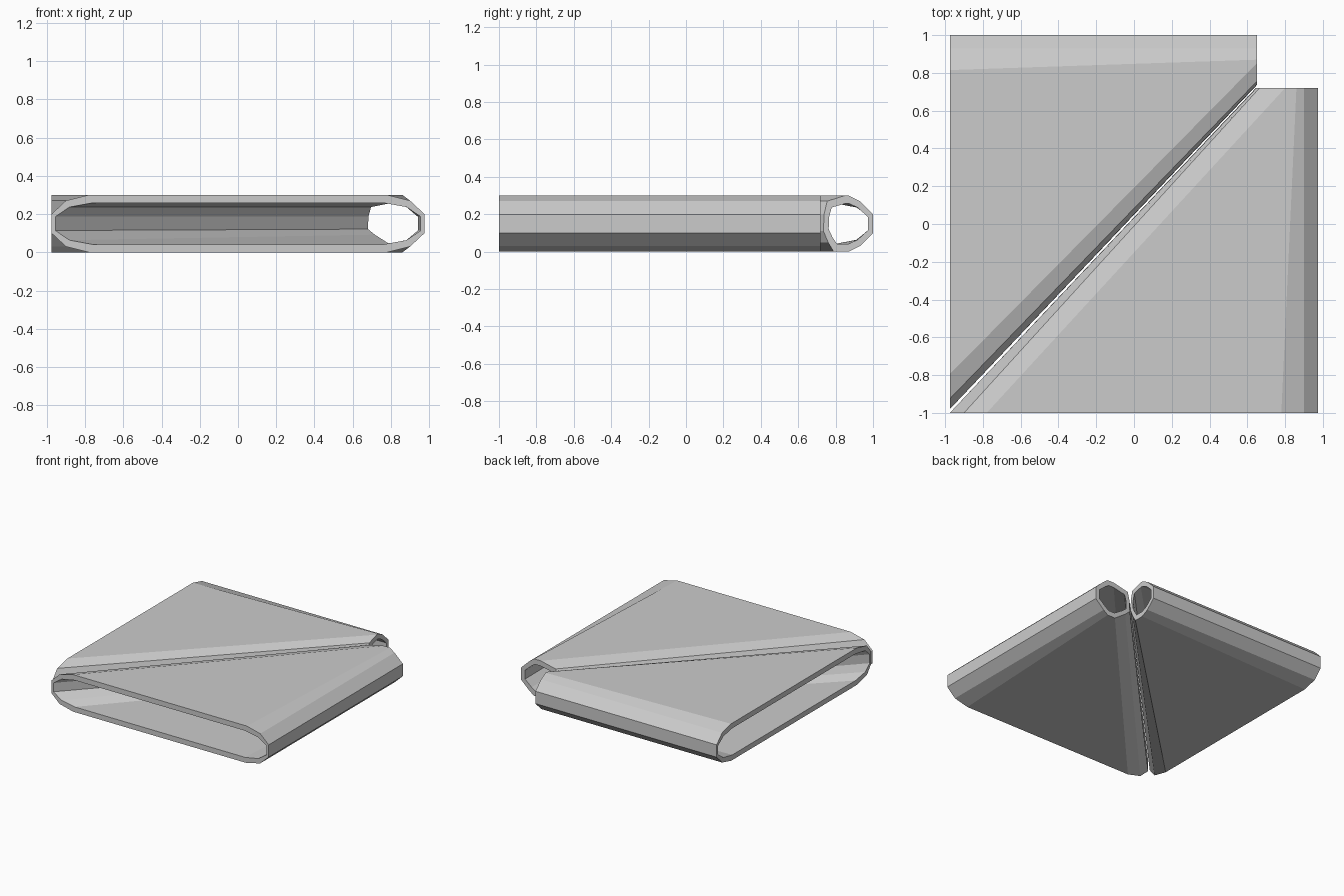
import bpy
import bmesh

cube = bpy.data.objects.get("Cube")
if cube:
    bpy.data.objects.remove(cube, do_unlink=True)

grey = bpy.data.materials.new("plain grey")
grey.use_nodes = True
colour = (0.6, 0.6, 0.6, 1)
grey.diffuse_color = colour
grey.node_tree.nodes["Principled BSDF"].inputs["Base Color"].default_value = colour


def inset(ring, keep):
    """Inner wall profile: shrink across by keep, and in height about the middle."""
    across = [p[0] for p in ring]
    mid = (min(across) + max(across)) / 2
    return [(mid + (a - mid) * keep, 0.15 + (z - 0.15) * 0.72) for a, z in ring]


def tube(name, wide, narrow, start, end, place):
    """Hollow tapered tube between two profiles, open at both ends."""
    bm = bmesh.new()
    loops = []
    for ring, pos in ((wide, start), (narrow, end),
                      (inset(narrow, 0.79), end), (inset(wide, 0.98), start)):
        loops.append([bm.verts.new(place(a, pos, z)) for a, z in ring])
    # outer wall, far rim, inner wall, near rim
    for k, loop in enumerate(loops):
        other = loops[(k + 1) % 4]
        for i in range(len(loop)):
            j = (i + 1) % len(loop)
            bm.faces.new((loop[i], loop[j], other[j], other[i]))
    bmesh.ops.recalc_face_normals(bm, faces=bm.faces)
    mesh = bpy.data.meshes.new(name)
    bm.to_mesh(mesh)
    bm.free()
    mesh.materials.append(grey)
    obj = bpy.data.objects.new(name, mesh)
    bpy.context.collection.objects.link(obj)


def profile(diagonal_side, square_side):
    """Upper and lower points of the diagonal edge joined to a symmetric straight edge."""
    upper = [(a, z) for a, z in square_side]
    lower = [(a, 0.3 - z) for a, z in reversed(square_side)]
    return diagonal_side[:4] + upper + lower + diagonal_side[4:]


# Front tube: open at the front and back
tube("front_tube",
     profile([(-.975, .1), (-.975, .2), (-.9, .27), (-.78, .3), (-.78, 0), (-.9, .03)],
             [(.78, .3), (.9, .27), (.975, .2)]),
     profile([(.645, .11), (.648, .2), (.665, .27), (.8, .3), (.79, 0), (.69, .07)],
             [(.86, .3), (.9, .27), (.975, .2)]),
     -1, .72, lambda a, pos, z: (a, pos, z))

# Rear tube: open at the two sides
tube("rear_tube",
     profile([(-.98, .1), (-.98, .2), (-.925, .27), (-.795, .3), (-.795, 0), (-.925, .03)],
             [(.815, .3), (.93, .27), (1, .2)]),
     profile([(.735, .11), (.738, .2), (.755, .27), (.85, .3), (.79, 0), (.76, .05)],
             [(.87, .3), (.93, .27), (1, .2)]),
     -.975, .65, lambda a, pos, z: (pos, a, z))
